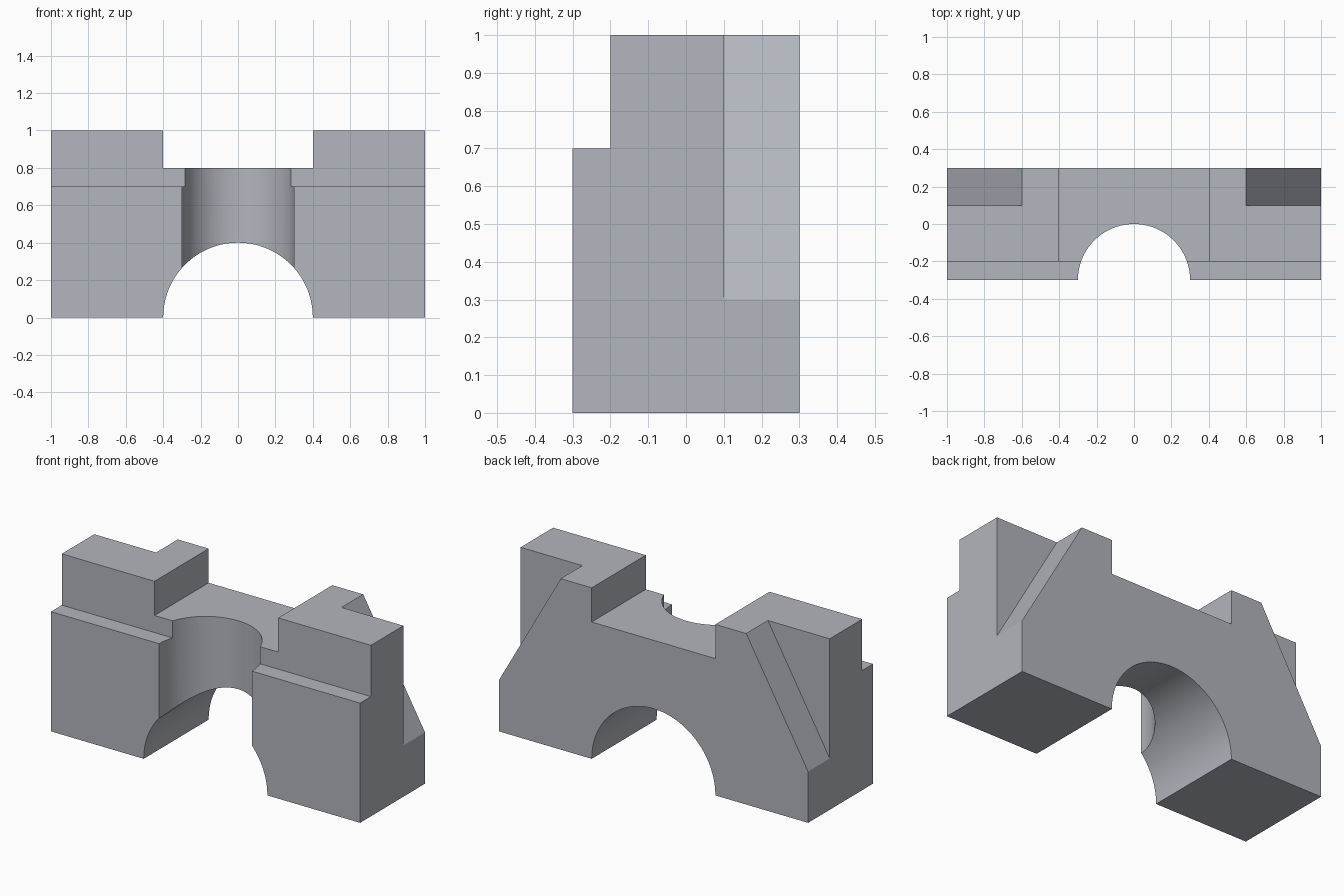
import bpy, bmesh, math
from mathutils import Vector

if "Cube" in bpy.data.objects:
    bpy.data.objects.remove(bpy.data.objects["Cube"])


def prism(name, profile, place, depth):
    """Extrude a 2D profile; place maps (u, v) to 3D and depth is the sweep vector."""
    bm = bmesh.new()
    face = bm.faces.new([bm.verts.new(place(u, v)) for u, v in profile])
    ext = bmesh.ops.extrude_face_region(bm, geom=[face])
    moved = [g for g in ext["geom"] if isinstance(g, bmesh.types.BMVert)]
    bmesh.ops.translate(bm, verts=moved, vec=Vector(depth))
    bmesh.ops.recalc_face_normals(bm, faces=bm.faces)
    mesh = bpy.data.meshes.new(name)
    bm.to_mesh(mesh)
    bm.free()
    obj = bpy.data.objects.new(name, mesh)
    bpy.context.collection.objects.link(obj)
    return obj


def arc(radius, start, end, cy=0.0, n=64):
    angles = [start + (end - start) * i / n for i in range(n + 1)]
    return [(radius * math.cos(a), cy + radius * math.sin(a)) for a in angles]


# Main block: front outline with top slot and bottom arch
outline = [(-1, 0), (-1, 1), (-0.4, 1), (-0.4, 0.8), (0.4, 0.8), (0.4, 1), (1, 1), (1, 0)]
block = prism("bridge_block", outline + arc(0.4, 0, math.pi),
              lambda x, z: (x, -0.3, z), (0, 0.6, 0))

# Blue-grey metal colour
steel = bpy.data.materials.new("steel_grey")
steel.diffuse_color = (0.45, 0.465, 0.51, 1)
steel.use_nodes = True
steel.node_tree.nodes["Principled BSDF"].inputs["Base Color"].default_value = steel.diffuse_color
block.data.materials.append(steel)

# Front ledge, vertical round recess and sloped rear corners
cutters = [
    prism("ledge_cutter", [(-0.5, 0.7), (-0.2, 0.7), (-0.2, 1.2), (-0.5, 1.2)],
          lambda y, z: (-1.2, y, z), (2.4, 0, 0)),
    prism("recess_cutter", arc(0.3, 0, 2 * math.pi, -0.3, 128)[:-1],
          lambda x, y: (x, y, -0.2), (0, 0, 1.4)),
]
for side, s in (("left", -1), ("right", 1)):
    cutters.append(prism(side + "_slope_cutter", [(0.4, 1.35), (1.2, -0.05), (1.2, 1.35)],
                         lambda x, z: (s * x, 0.1, z), (0, 0.4, 0)))

bpy.context.view_layer.objects.active = block
block.select_set(True)
for cutter in cutters:
    cutter.data.materials.append(steel)
    mod = block.modifiers.new(cutter.name, "BOOLEAN")
    mod.operation = "DIFFERENCE"
    mod.solver = "EXACT"
    mod.object = cutter
    bpy.ops.object.modifier_apply(modifier=mod.name)
    bpy.data.objects.remove(cutter)

bpy.ops.object.shade_smooth_by_angle(angle=math.radians(20))
